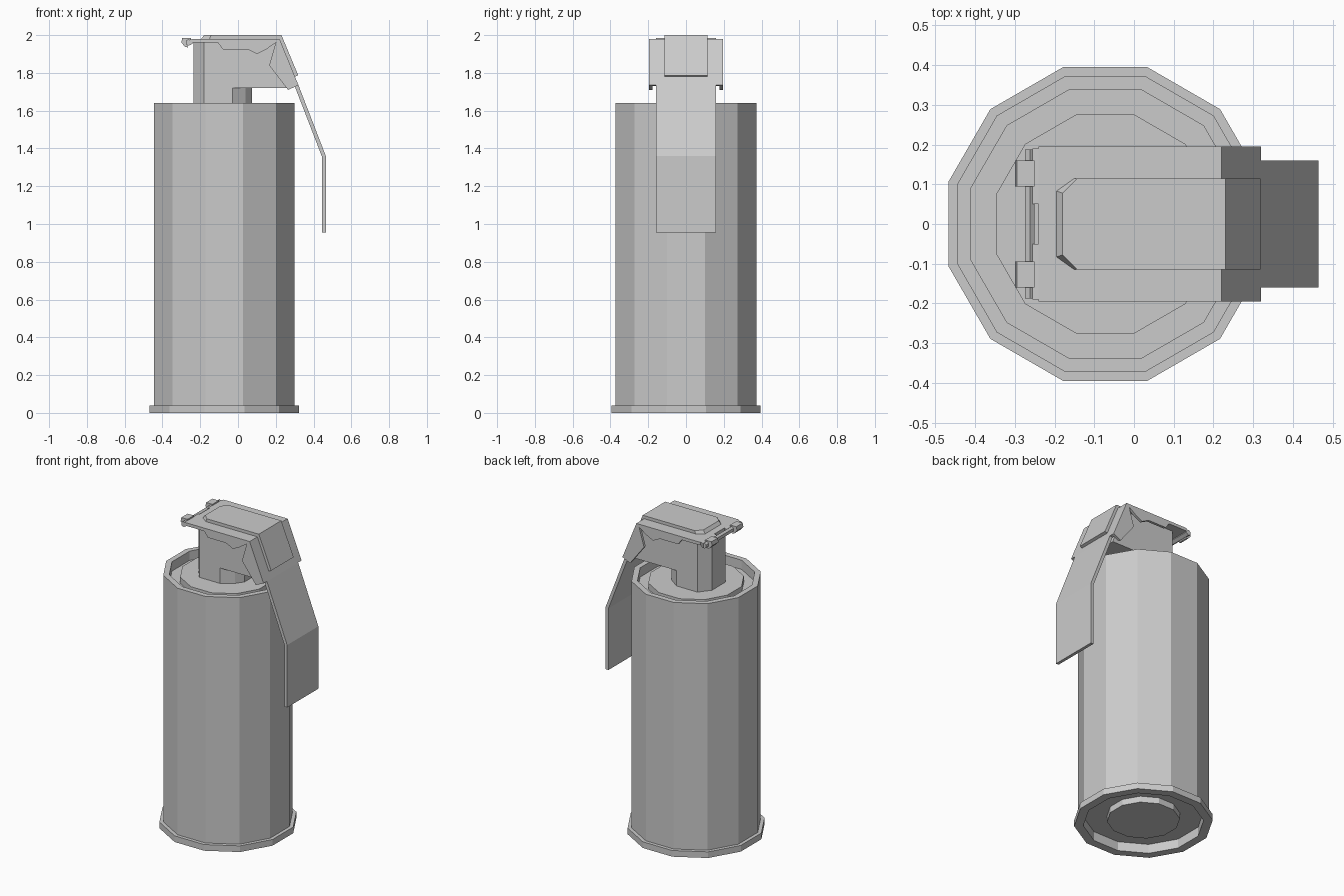
import bpy, bmesh, math

cube = bpy.data.objects.get("Cube")
if cube:
    bpy.data.objects.remove(cube, do_unlink=True)

grey = bpy.data.materials.new("plain grey")
grey.use_nodes = True
grey.diffuse_color = (0.6, 0.6, 0.6, 1)
grey.node_tree.nodes["Principled BSDF"].inputs["Base Color"].default_value = (0.6, 0.6, 0.6, 1)

AXIS_X = -0.0725   # centre line of the can
SIDES = 12


def finish(name, bm):
    bmesh.ops.remove_doubles(bm, verts=bm.verts, dist=1e-5)
    bmesh.ops.recalc_face_normals(bm, faces=bm.faces)
    mesh = bpy.data.meshes.new(name)
    bm.to_mesh(mesh)
    bm.free()
    mesh.materials.append(grey)
    obj = bpy.data.objects.new(name, mesh)
    bpy.context.collection.objects.link(obj)
    return obj


def loft(name, loop_a, loop_b):
    """Closed solid between two matching outlines."""
    bm = bmesh.new()
    a = [bm.verts.new(p) for p in loop_a]
    b = [bm.verts.new(p) for p in loop_b]
    bm.faces.new(a)
    bm.faces.new(b[::-1])
    for i in range(len(a)):
        j = (i + 1) % len(a)
        bm.faces.new((a[i], b[i], b[j], a[j]))
    return finish(name, bm)


def side_prism(name, outline, y0, y1):
    """Outline in x, z extruded along y."""
    return loft(name, [(x, y0, z) for x, z in outline], [(x, y1, z) for x, z in outline])


def lathe(name, profile):
    """Profile of radius, height; the first and last rings are capped."""
    bm = bmesh.new()
    rings = []
    for r, z in profile:
        ring = []
        for i in range(SIDES):
            t = math.tau * (i + 0.5) / SIDES
            ring.append(bm.verts.new((AXIS_X + r * math.cos(t), r * math.sin(t), z)))
        rings.append(ring)
    for lo, hi in zip(rings, rings[1:]):
        for i in range(SIDES):
            j = (i + 1) % SIDES
            bm.faces.new((lo[i], lo[j], hi[j], hi[i]))
    bm.faces.new(rings[0])
    bm.faces.new(rings[-1])
    return finish(name, bm)


# Can with base flange and recessed ends
lathe("can_body", [(0.355, 0.06), (0.355, 0), (0.409, 0), (0.409, 0.04), (0.386, 0.04),
                   (0.386, 1.64), (0.35, 1.64), (0.35, 1.58)])
lathe("bottom_disc", [(0.215, 0.02), (0.215, 0.06)])
lathe("top_disc", [(0.285, 1.58), (0.285, 1.62)])

# Faceted neck and the arm reaching out of it
half = [(-0.235, 0.07), (-0.18, 0.14), (-0.03, 0.14), (0.04, 0.09), (0.075, 0.04)]
outline = half + [(x, -y) for x, y in reversed(half)]
loft("neck", [(x, y, 1.62) for x, y in outline], [(x, y, 1.96) for x, y in outline])
side_prism("neck_arm", [(-0.03, 1.72), (0.28, 1.72), (0.2, 1.96), (-0.03, 1.96)], -0.14, 0.14)

# Bent cover sheet and hanging lever
side_prism("cover_sheet", [(-0.24, 1.96), (-0.24, 1.98), (0.22, 1.98), (0.32, 1.735),
                           (0.30, 1.73), (0.205, 1.96)], -0.195, 0.195)
side_prism("lever", [(0.30, 1.73), (0.32, 1.735), (0.465, 1.36), (0.465, 0.955),
                     (0.445, 0.955), (0.445, 1.355)], -0.16, 0.16)

# Notched side skirts of the cover
skirt = [(-0.11, 1.965), (-0.08, 1.925), (0.05, 1.925), (0.1, 1.90), (0.15, 1.925),
         (0.2, 1.96), (0.165, 1.84), (0.265, 1.71), (0.32, 1.735), (0.22, 1.98), (-0.11, 1.98)]
for side, name in ((1, "left"), (-1, "right")):
    side_prism(name + "_skirt", skirt, side * 0.178, side * 0.195)
    # Curled tab and hook holding the pin
    side_prism(name + "_pin_tab", [(-0.255, 1.945), (-0.255, 1.975), (-0.24, 1.98), (-0.24, 1.955)],
               side * 0.05, side * 0.19)
    side_prism(name + "_hook", [(-0.30, 1.96), (-0.295, 1.985), (-0.25, 1.985), (-0.25, 1.975),
                                (-0.272, 1.97), (-0.265, 1.935), (-0.28, 1.938)],
               side * 0.095, side * 0.16)
side_prism("cover_pin", [(-0.275, 1.95), (-0.275, 1.97), (-0.262, 1.98), (-0.25, 1.97),
                         (-0.25, 1.95), (-0.262, 1.943)], -0.187, 0.187)

# Raised panel that folds over the bend
low = [(0.22, -0.115), (0.22, 0.115), (-0.15, 0.115), (-0.195, 0.083), (-0.195, -0.083), (-0.15, -0.115)]
high = [(0.23, -0.115), (0.23, 0.115), (-0.143, 0.115), (-0.18, 0.078), (-0.18, -0.078), (-0.143, -0.115)]
loft("raised_panel_top", [(x, y, 1.98) for x, y in low], [(x, y, 2.0) for x, y in high])
side_prism("raised_panel_slope", [(0.22, 1.98), (0.23, 2.0), (0.319, 1.787), (0.301, 1.78)], -0.115, 0.115)
